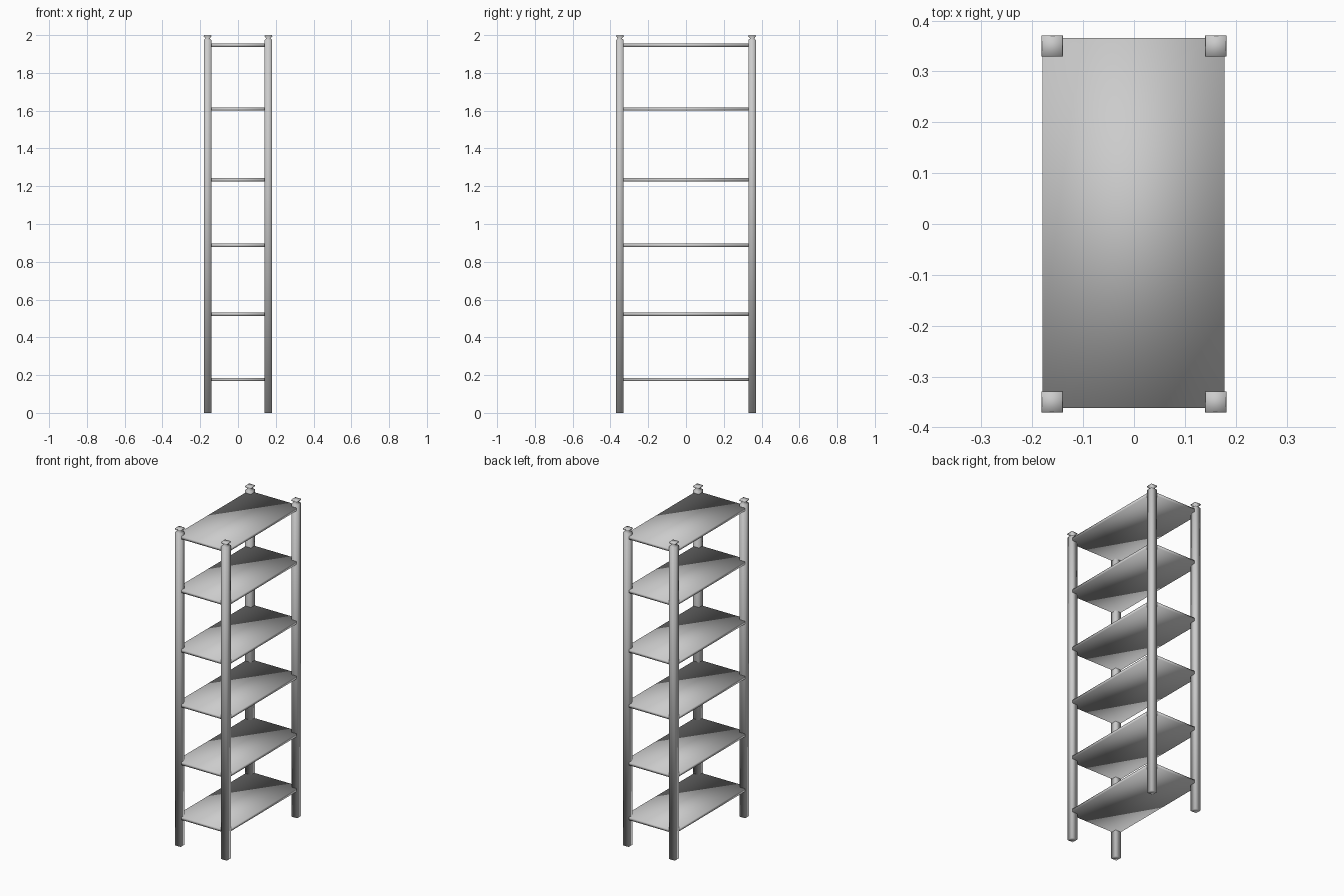
import bpy
import bmesh

cube = bpy.data.objects.get("Cube")
if cube:
    bpy.data.objects.remove(cube, do_unlink=True)

grey = bpy.data.materials.new("light grey")
grey.use_nodes = True
grey.diffuse_color = (0.6, 0.6, 0.6, 1)
grey.node_tree.nodes["Principled BSDF"].inputs["Base Color"].default_value = (0.6, 0.6, 0.6, 1)


def square_stack(name, x, y, profile):
    """Stack rectangles (half x, half y, z) into one closed, smooth solid."""
    bm = bmesh.new()
    rings = [[bm.verts.new((x + sx * hx, y + sy * hy, z))
              for sx, sy in ((-1, -1), (1, -1), (1, 1), (-1, 1))]
             for hx, hy, z in profile]
    for low, high in zip(rings, rings[1:]):
        for i in range(4):
            j = (i + 1) % 4
            bm.faces.new((low[i], low[j], high[j], high[i]))
    bm.faces.new(rings[0][::-1])
    bm.faces.new(rings[-1])
    for face in bm.faces:
        face.smooth = True
    mesh = bpy.data.meshes.new(name)
    bm.to_mesh(mesh)
    bm.free()
    mesh.materials.append(grey)
    obj = bpy.data.objects.new(name, mesh)
    bpy.context.collection.objects.link(obj)
    return obj


# Corner posts, each with a pinched neck and a flared square cap
POST = [(0.02, 0), (0.02, 1.974), (0.011, 1.982), (0.021, 1.994), (0.019, 2.0)]
for side, sx in (("left", 1), ("right", -1)):
    for end, sy in (("front", -1), ("back", 1)):
        square_stack(f"{end}_{side}_post", sx * 0.161, sy * 0.35,
                     [(h, h, z) for h, z in POST])

# Thin shelves reaching into the posts
for n, z in enumerate((0.177, 0.523, 0.887, 1.234, 1.609, 1.947), 1):
    square_stack(f"shelf_{n}", -0.001, 0.002,
                 [(0.179, 0.364, z - 0.009), (0.179, 0.364, z + 0.009)])
